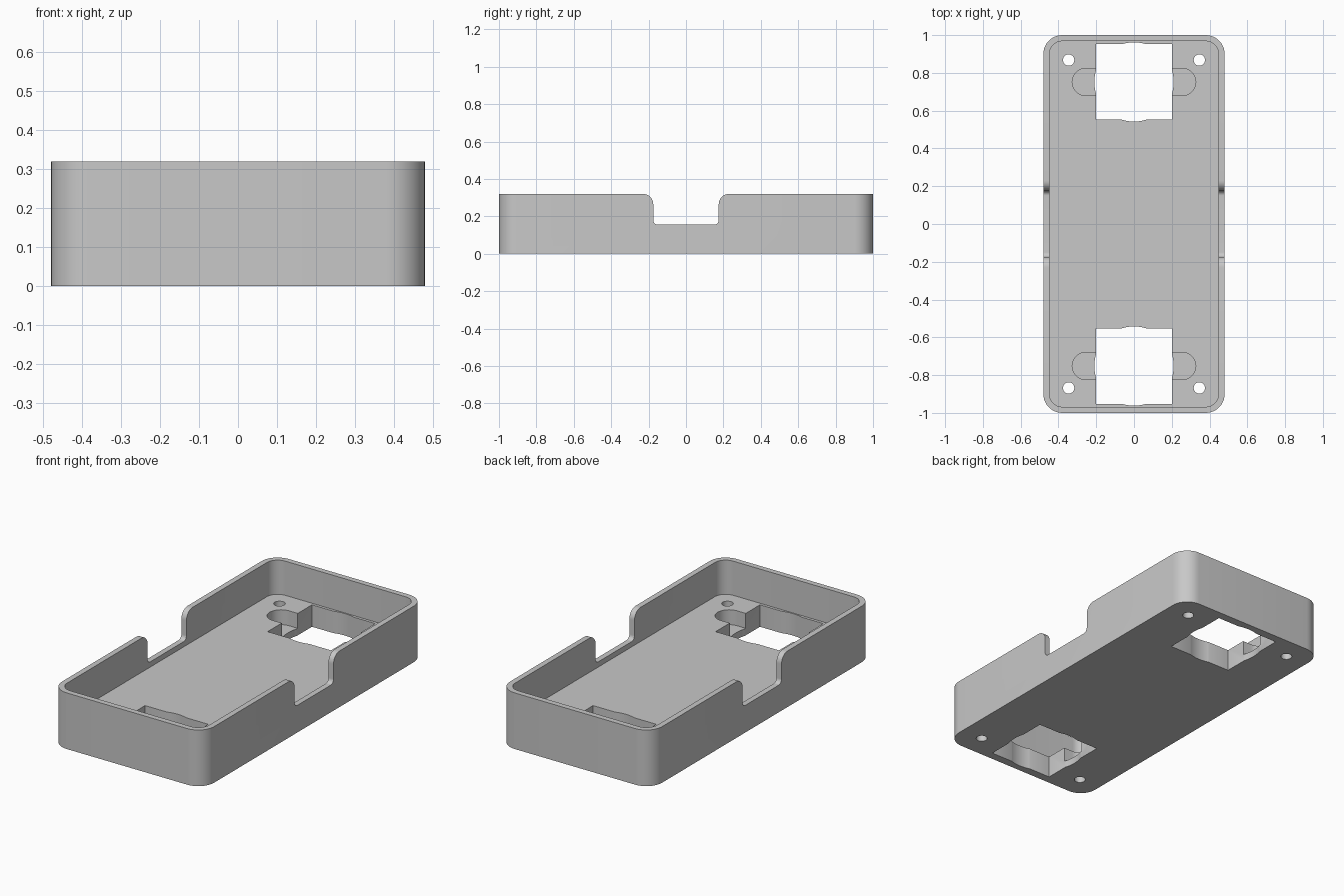
import bpy, bmesh, math
from mathutils import Matrix

if "Cube" in bpy.data.objects:
    bpy.data.objects.remove(bpy.data.objects["Cube"])

grey = bpy.data.materials.new("light grey")
grey.diffuse_color = (0.58, 0.58, 0.58, 1)
grey.use_nodes = True
grey.node_tree.nodes["Principled BSDF"].inputs["Base Color"].default_value = grey.diffuse_color


def arc(cx, cy, r, a0, a1, n=10):
    """Points along an arc, angles in degrees."""
    return [(cx + r * math.cos(math.radians(a0 + (a1 - a0) * i / n)),
             cy + r * math.sin(math.radians(a0 + (a1 - a0) * i / n))) for i in range(n + 1)]


def rounded_rect(w, d, r, cx=0, cy=0):
    """Counter-clockwise rounded rectangle from half sizes."""
    pts = []
    for sx, sy, a in ((1, 1, 0), (-1, 1, 90), (-1, -1, 180), (1, -1, 270)):
        pts += arc(cx + sx * (w - r), cy + sy * (d - r), r, a, a + 90)
    return pts


def prism(name, pts, z0, z1, turn=None):
    """Extrude a flat outline from z0 to z1."""
    bm = bmesh.new()
    face = bm.faces.new([bm.verts.new((x, y, z0)) for x, y in pts])
    top = bmesh.ops.extrude_face_region(bm, geom=[face])["geom"]
    bmesh.ops.translate(bm, vec=(0, 0, z1 - z0),
                        verts=[v for v in top if isinstance(v, bmesh.types.BMVert)])
    if turn:
        bmesh.ops.transform(bm, matrix=turn, verts=bm.verts)
    bmesh.ops.remove_doubles(bm, verts=bm.verts, dist=1e-5)
    bmesh.ops.recalc_face_normals(bm, faces=bm.faces)
    me = bpy.data.meshes.new(name)
    bm.to_mesh(me)
    bm.free()
    me.materials.append(grey)
    ob = bpy.data.objects.new(name, me)
    bpy.context.collection.objects.link(ob)
    return ob


H, FLOOR, WALL = 0.32, 0.125, 0.032
tray = prism("tray_body", rounded_rect(0.48, 1.0, 0.1), 0, H)

# Inner cavity
cutters = [prism("cavity_cutter", rounded_rect(0.48 - WALL, 1 - WALL, 0.1 - WALL), FLOOR, H + 0.1)]

# Notch across both long walls, flared at the rim and filleted at the bottom
hw, nb, flare, fil = 0.175, 0.155, 0.055, 0.025
right = arc(hw - fil, nb + fil, fil, 270, 360) + arc(hw + flare, H - flare, flare, 180, 90)
right.append((hw + flare, H + 0.1))
outline = right + [(-y, z) for y, z in reversed(right)]
yz_to_side = Matrix(((0, 0, 1, 0), (1, 0, 0, 0), (0, 1, 0, 0), (0, 0, 0, 1)))
cutters.append(prism("notch_cutter", outline, -0.6, 0.6, yz_to_side))

# Openings at both ends: square and round cut-through, shallow slot, screw holes
for s in (-1, 1):
    cy = s * 0.752
    square = [(-0.2, cy - 0.2), (0.2, cy - 0.2), (0.2, cy + 0.2), (-0.2, cy + 0.2)]
    cutters.append(prism("square_cutter", square, -0.1, 0.2))
    cutters.append(prism("round_cutter", arc(0, cy, 0.21, 0, 360, 64)[:-1], -0.11, 0.21))
    cutters.append(prism("slot_cutter", rounded_rect(0.327, 0.072, 0.0715, 0, cy), 0.04, 0.22))
    for x in (-0.346, 0.346):
        cutters.append(prism("screw_cutter", arc(x, s * 0.868, 0.03, 0, 360, 32)[:-1], -0.1, 0.2))

bpy.context.view_layer.objects.active = tray
for c in cutters:
    mod = tray.modifiers.new("cut", "BOOLEAN")
    mod.operation, mod.solver, mod.object = "DIFFERENCE", "EXACT", c
    bpy.ops.object.modifier_apply(modifier=mod.name)
    bpy.data.objects.remove(c)

tray.select_set(True)
bpy.ops.object.shade_smooth_by_angle(angle=math.radians(30))
